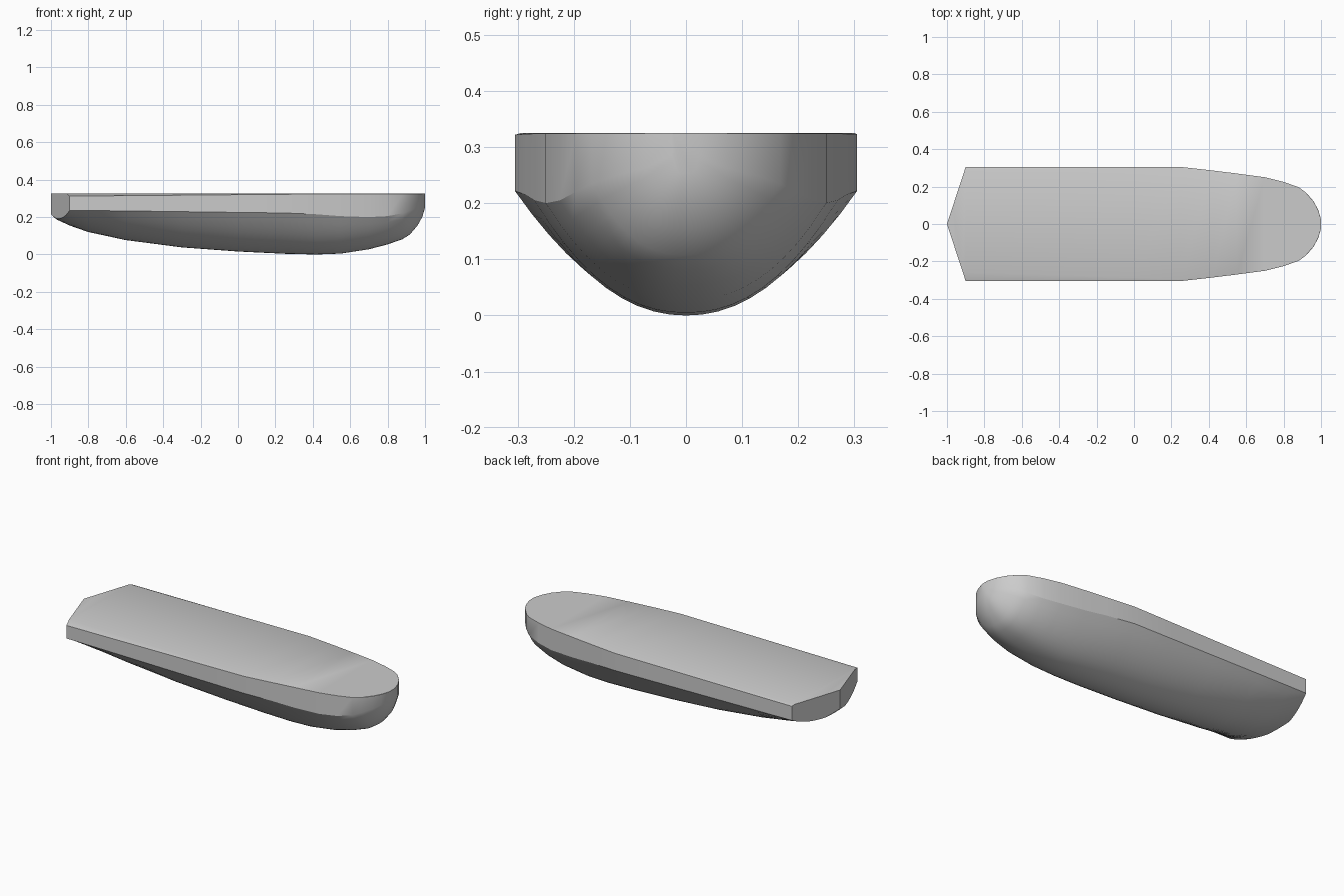
import bpy
import bmesh
from mathutils import Vector

default_cube = bpy.data.objects.get("Cube")
if default_cube:
    bpy.data.objects.remove(default_cube, do_unlink=True)

DECK_HEIGHT = 0.325
BOTTOM_STEPS = 10

# Hull stations from stern to bow: x, half width, keel height, chine height
STATIONS = [
    (-1.0, 0.305, 0.215, 0.24), (-0.97, 0.305, 0.187, 0.238),
    (-0.9, 0.305, 0.155, 0.236), (-0.8, 0.305, 0.12, 0.235),
    (-0.6, 0.305, 0.077, 0.233), (-0.3, 0.305, 0.038, 0.229),
    (0.0, 0.305, 0.016, 0.225), (0.25, 0.305, 0.004, 0.222),
    (0.42, 0.286, 0.0, 0.215), (0.55, 0.27, 0.005, 0.205),
    (0.7, 0.25, 0.028, 0.2), (0.8, 0.225, 0.054, 0.205),
    (0.88, 0.197, 0.082, 0.22), (0.92, 0.168, 0.108, 0.235),
    (0.96, 0.122, 0.155, 0.25), (0.985, 0.075, 0.2, 0.262),
    (1.0, 0.025, 0.25, 0.285),
]


def section(x, width, keel, chine):
    """Closed cross-section: bevelled deck edge, upright side, rounded bottom."""
    fade = min(1, max(0, (0.5 - x) / 1.4))
    power = 2 + max(0, x - 0.25) * 0.7

    def deck_edge(side):
        drop = (0.012 if side < 0 else 0.005) * fade
        inset = (0.045 if side < 0 else 0.015) * fade
        return [(x, side * (width - inset - 0.002), DECK_HEIGHT),
                (x, side * width, DECK_HEIGHT - drop - 0.001)]

    bottom = []
    for i in range(BOTTOM_STEPS * 2 + 1):
        u = 1 - i / BOTTOM_STEPS
        bottom.append((x, u * width, keel + (chine - keel) * abs(u) ** power))
    return deck_edge(1) + bottom + deck_edge(-1)[::-1]


# Loft the hull through its stations
bm = bmesh.new()
rings = [[bm.verts.new(p) for p in section(*s)] for s in STATIONS]
for a, b in zip(rings, rings[1:]):
    for i in range(len(a)):
        j = (i + 1) % len(a)
        bm.faces.new((a[i], a[j], b[j], b[i]))
bm.faces.new(rings[0])
bm.faces.new(rings[-1])

# Slice the stern into a shallow arrow shape and close each cut
for side in (-1, 1):
    cut = bmesh.ops.bisect_plane(
        bm, geom=bm.verts[:] + bm.edges[:] + bm.faces[:], dist=1e-5,
        plane_co=Vector((-1, 0, 0)),
        plane_no=Vector((-0.305, side * 0.1, 0)), clear_outer=True)
    edges = [e for e in bm.edges if e.is_boundary]
    bmesh.ops.holes_fill(bm, edges=edges, sides=0)
bmesh.ops.recalc_face_normals(bm, faces=bm.faces[:])

mesh = bpy.data.meshes.new("hull")
bm.to_mesh(mesh)
bm.free()
hull = bpy.data.objects.new("hull", mesh)
bpy.context.collection.objects.link(hull)

# Plain grey finish
grey = bpy.data.materials.new("plain grey")
grey.use_nodes = True
colour = (0.6, 0.6, 0.6, 1)
grey.diffuse_color = colour
grey.node_tree.nodes["Principled BSDF"].inputs["Base Color"].default_value = colour
mesh.materials.append(grey)

# Smooth bottom with crisp deck and stern edges
bpy.ops.object.select_all(action="DESELECT")
hull.select_set(True)
bpy.context.view_layer.objects.active = hull
bpy.ops.object.shade_smooth_by_angle(angle=0.45)
